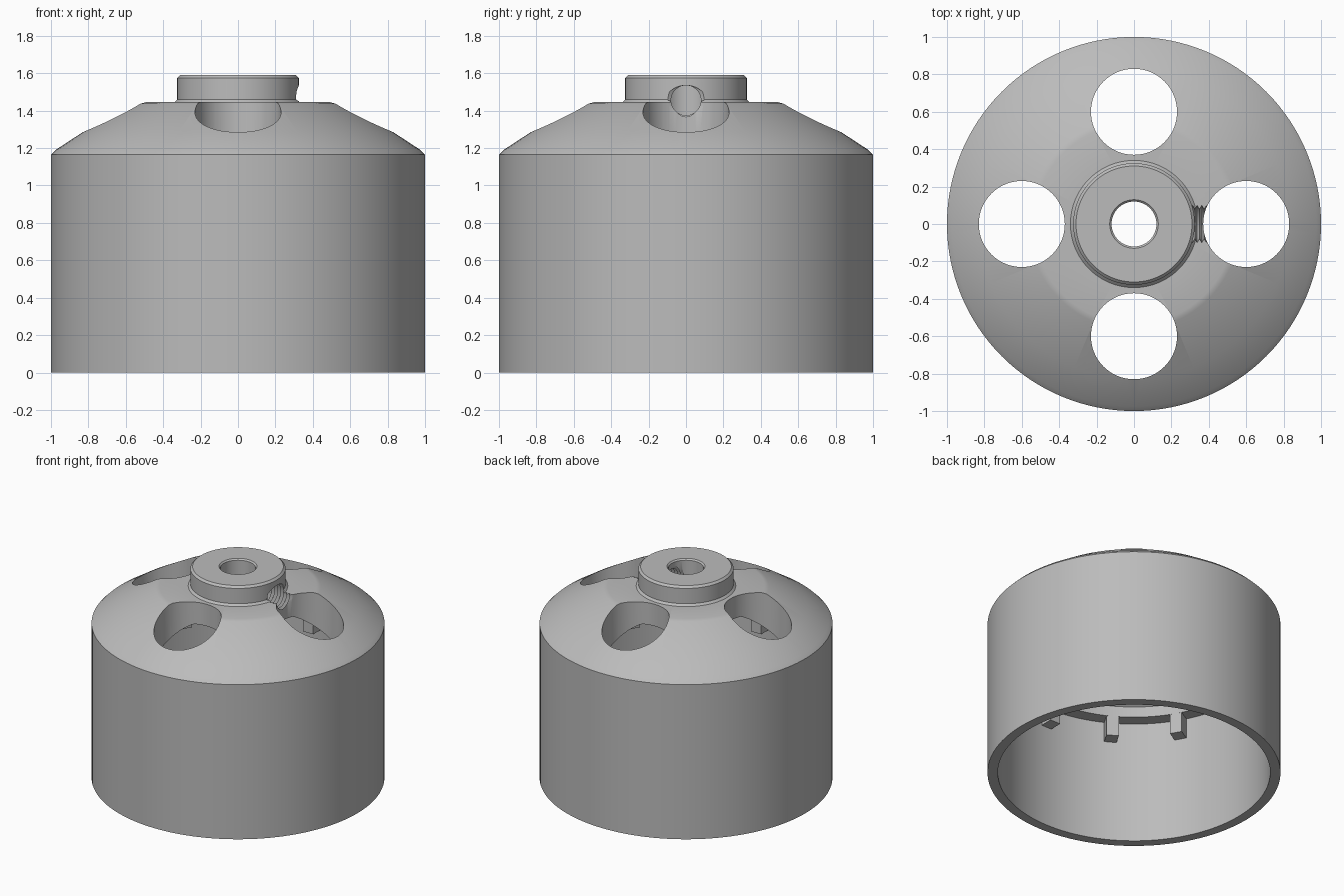
import bpy, bmesh
from math import radians, pi
from mathutils import Matrix

cube = bpy.data.objects.get("Cube")
if cube:
    bpy.data.objects.remove(cube, do_unlink=True)

grey = bpy.data.materials.new("plain grey")
grey.use_nodes = True
colour = (0.5, 0.5, 0.5, 1)
grey.diffuse_color = colour
grey.node_tree.nodes["Principled BSDF"].inputs["Base Color"].default_value = colour


def make_object(name, bm):
    bmesh.ops.recalc_face_normals(bm, faces=bm.faces)
    mesh = bpy.data.meshes.new(name)
    bm.to_mesh(mesh)
    bm.free()
    mesh.materials.append(grey)
    obj = bpy.data.objects.new(name, mesh)
    bpy.context.collection.objects.link(obj)
    return obj


def revolve(name, profile, steps, closed=True):
    """Spin an (r, z) profile about the z axis."""
    bm = bmesh.new()
    verts = [bm.verts.new((r, 0, z)) for r, z in profile]
    edges = [bm.edges.new(pair) for pair in zip(verts, verts[1:])]
    if closed:
        edges.append(bm.edges.new((verts[-1], verts[0])))
    bmesh.ops.spin(bm, geom=verts + edges, axis=(0, 0, 1), cent=(0, 0, 0),
                   angle=2 * pi, steps=steps, use_merge=True)
    bmesh.ops.remove_doubles(bm, verts=bm.verts, dist=0.0001)
    return make_object(name, bm)


def activate(obj):
    bpy.ops.object.select_all(action="DESELECT")
    obj.select_set(True)
    bpy.context.view_layer.objects.active = obj


def cut(obj, cutter):
    cutter.hide_render = True
    mod = obj.modifiers.new("cut", "BOOLEAN")
    mod.operation = "DIFFERENCE"
    mod.solver = "EXACT"
    mod.object = cutter
    activate(obj)
    bpy.ops.object.modifier_apply(modifier=mod.name)
    bpy.data.objects.remove(cutter, do_unlink=True)


# Domed cup with collar, centre bore and inner ledge
outer = [(1, 0), (1, 1.165), (0.975, 1.19), (0.83, 1.285), (0.565, 1.437),
         (0.535, 1.445), (0.34, 1.445), (0.325, 1.46), (0.325, 1.575),
         (0.31, 1.59), (0.13, 1.59), (0.12, 1.58)]
inner = [(0.12, 1.28), (0.4, 1.28), (0.835, 1.0), (0.835, 0.92),
         (0.93, 0.92), (0.93, 0)]
body = revolve("domed_cup", outer + inner, 128)

# Four round openings through the dome
bm = bmesh.new()
for i in range(4):
    place = Matrix.Rotation(i * pi / 2, 4, "Z") @ Matrix.Translation((0.6, 0, 1.3))
    bmesh.ops.create_cone(bm, cap_ends=True, segments=64, radius1=0.23,
                          radius2=0.23, depth=1, matrix=place)
cut(body, make_object("opening_cutter", bm))

# Threaded set screw hole from the collar side into the bore
pitch, turns = 0.025, 14
thread = [(0, 0)]
for i in range(turns):
    thread += [(0.08, i * pitch), (0.1, (i + 0.5) * pitch)]
thread += [(0.08, turns * pitch), (0, turns * pitch)]
screw = revolve("thread_cutter", thread, 32, closed=False)
screw.data.transform(Matrix.Translation((0.05, 0, 1.455))
                     @ Matrix.Rotation(pi / 2, 4, "Y"))
cut(body, screw)

# Twelve tabs below the inner ledge
bm = bmesh.new()
for i in range(12):
    place = (Matrix.Rotation(i * pi / 6, 4, "Z")
             @ Matrix.Translation((0.89, 0, 0.88))
             @ Matrix.Diagonal((0.11, 0.085, 0.22, 1)))
    bmesh.ops.create_cube(bm, size=1, matrix=place)
make_object("inner_tabs", bm)

activate(body)
bpy.ops.object.shade_smooth_by_angle(angle=radians(25))
